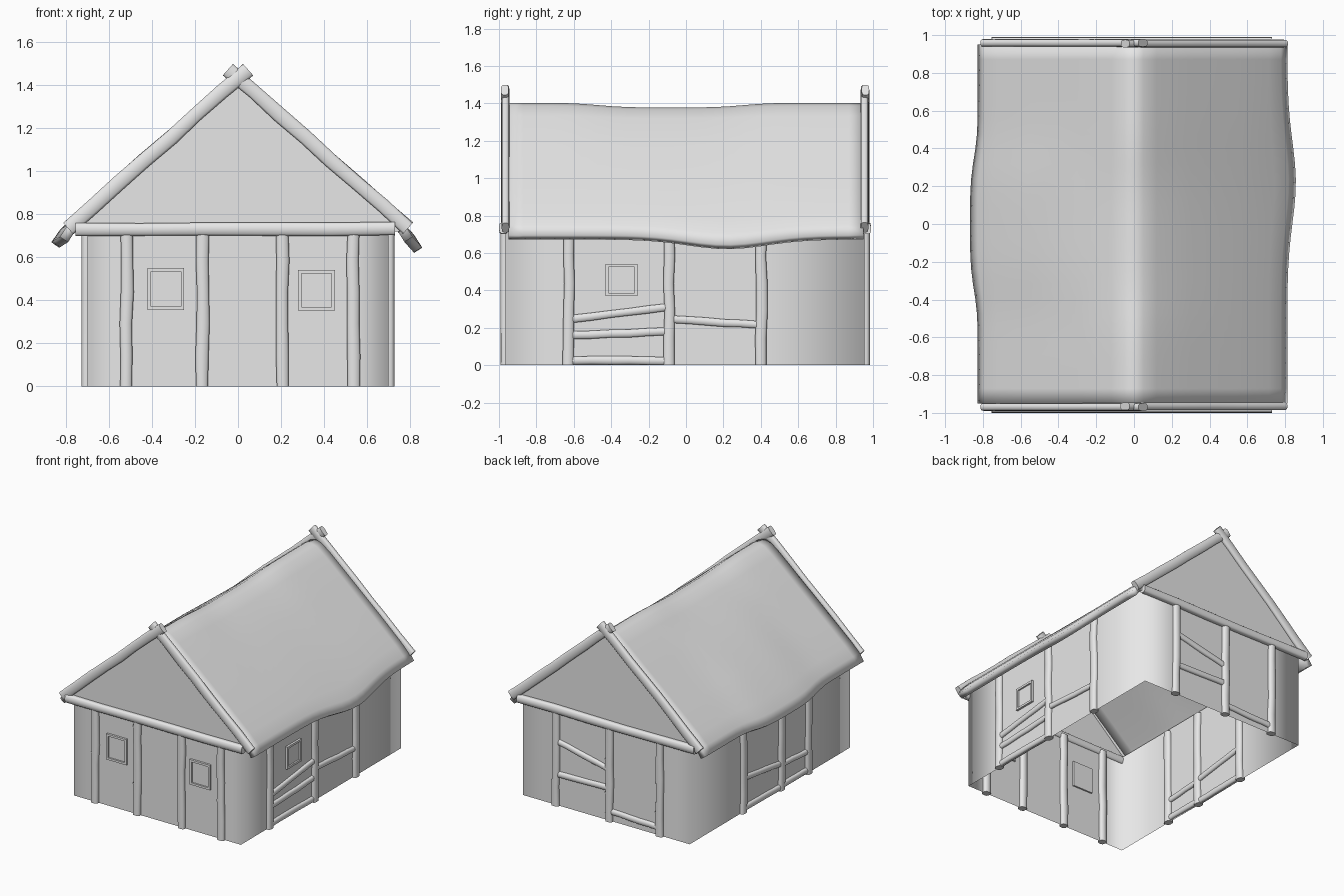
import bpy, math, random
from mathutils import Vector

random.seed(4)
if "Cube" in bpy.data.objects:
    bpy.data.objects.remove(bpy.data.objects["Cube"])

plain = bpy.data.materials.new("pale_grey")
plain.use_nodes = True
GREY = (0.8, 0.8, 0.8, 1)
plain.diffuse_color = GREY
plain.node_tree.nodes["Principled BSDF"].inputs["Base Color"].default_value = GREY

X, FRONT, BACK, TOP = 0.7, -0.965, 0.955, 0.75


def build(name, verts, faces, angle=50):
    mesh = bpy.data.meshes.new(name)
    mesh.from_pydata(verts, [], faces)
    mesh.materials.append(plain)
    mesh.shade_smooth()
    mesh.set_sharp_from_angle(angle=math.radians(angle))
    obj = bpy.data.objects.new(name, mesh)
    bpy.context.collection.objects.link(obj)
    return obj


def beam(name, a, b, normal, width, depth, wobble=0.004, sides=10, rings=6):
    """Hand-cut timber with a rounded section and slightly uneven edges."""
    a, b, n = Vector(a), Vector(b), Vector(normal)
    side = (b - a).cross(n).normalized()
    verts, faces = [], []
    for i in range(rings):
        c = a.lerp(b, i / (rings - 1)) + side * random.uniform(-wobble, wobble)
        w = width / 2 + random.uniform(-wobble, wobble) / 2
        for k in range(sides):
            t = math.tau * (k + 0.5) / sides
            u, v = math.cos(t), math.sin(t)
            # squared-off round section
            u = math.copysign(abs(u) ** 0.65, u)
            v = math.copysign(abs(v) ** 0.65, v)
            verts.append(c + side * w * u + n * depth / 2 * v)
    for i in range(rings - 1):
        for k in range(sides):
            p, q = i * sides + k, i * sides + (k + 1) % sides
            faces.append((p, q, q + sides, p + sides))
    faces.append(tuple(reversed(range(sides))))
    faces.append(tuple(range((rings - 1) * sides, rings * sides)))
    return build(name, verts, faces)


# Each wall: map (distance along, height) to space, outward normal, post positions,
# and braces as (start, height, end, height, width)
walls = {
    "front": (lambda s, z: (s, FRONT, z), (0, -1, 0),
              [-0.518, -0.165, 0.205, 0.535], []),
    "right": (lambda s, z: (X, s, z), (1, 0, 0),
              [-0.627, -0.09, 0.403],
              [(-0.61, 0.247, -0.1, 0.31, 0.042), (-0.61, 0.16, -0.1, 0.18, 0.045),
               (-0.61, 0.025, -0.1, 0.025, 0.045), (-0.08, 0.245, 0.39, 0.215, 0.042)]),
    "back": (lambda s, z: (s, BACK, z), (0, 1, 0),
             [0.42, -0.03, -0.45],
             [(0.42, 0.49, -0.03, 0.39, 0.045), (0.42, 0.24, -0.03, 0.25, 0.045),
              (-0.03, 0.075, -0.45, 0.06, 0.045)]),
    "left": (lambda s, z: (-X, s, z), (-1, 0, 0),
             [0.32, -0.135, -0.46],
             [(0.32, 0.26, -0.135, 0.2, 0.042), (0.32, 0.03, -0.135, 0.025, 0.045),
              (-0.135, 0.19, -0.46, 0.17, 0.042), (-0.135, 0.03, -0.46, 0.03, 0.045)]),
}

# Wall shell: open below, shading rounded at the corners
corners = {"front": -X, "right": FRONT, "back": X, "left": BACK}
loop = []
for side, start in corners.items():
    place, posts = walls[side][0], walls[side][2]
    loop += [place(s, 0) for s in [start] + posts]
count = len(loop)
verts = loop + [(x, y, TOP) for x, y, z in loop]
faces = [(i, (i + 1) % count, (i + 1) % count + count, i + count) for i in range(count)]
build("walls", verts, faces, 120)

# Posts and braces
for side, (place, normal, posts, braces) in walls.items():
    for i, s in enumerate(posts):
        beam(f"{side}_post_{i + 1}", place(s, 0), place(s, 0.73), normal, 0.06, 0.055)
    for i, (s0, z0, s1, z1, width) in enumerate(braces):
        beam(f"{side}_brace_{i + 1}", place(s0, z0), place(s1, z1), normal, width, 0.04, 0.002)


# Window: four thin bars around a slightly raised pane
def window(name, side, s, z, w, h, bar=0.016):
    place, normal = walls[side][:2]
    n = Vector(normal)
    outer = [(-1, -1), (1, -1), (1, 1), (-1, 1)]
    verts = []
    for inset, lift in ((0, -0.012), (0, 0.016), (bar, 0.016), (bar, 0.004)):
        for u, v in outer:
            verts.append(Vector(place(s + u * (w / 2 - inset), z + v * (h / 2 - inset)))
                         + n * lift)
    faces = [(r * 4 + k, r * 4 + (k + 1) % 4, r * 4 + 4 + (k + 1) % 4, r * 4 + 4 + k)
             for r in range(3) for k in range(4)]
    build(name, verts, faces + [(12, 13, 14, 15), (3, 2, 1, 0)], 30)


window("front_window_right", "front", -0.335, 0.452, 0.17, 0.195)
window("front_window_left", "front", 0.365, 0.447, 0.17, 0.19)
window("side_window", "right", -0.345, 0.455, 0.17, 0.17)

# Gable ends: wall triangle, tie beam and crossed verge timbers
for name, y, d in (("front", FRONT, -1), ("back", BACK, 1)):
    tri = [(-0.76, y, 0.72), (0.76, y, 0.72), (0, y, 1.4)]
    build(name + "_gable", tri, [(0, 1, 2) if d < 0 else (2, 1, 0)])
    beam(name + "_tie_beam", (-0.755, y + d * 0.01, 0.732), (0.73, y + d * 0.01, 0.732),
         (0, d, 0), 0.062, 0.05, 0.003)
    for label, m, out in (("right", -1, 0.004), ("left", 1, 0)):
        yy = y + d * out
        beam(f"{name}_{label}_verge", (m * 0.79, yy, 0.735), (-m * 0.045, yy, 1.475),
             (0, d, 0), 0.07, 0.042, 0.004, rings=8)

# Sagging roof with a bulging eave on each side
half = [(0.82, 0.695), (0.785, 0.75), (0.72, 0.815), (0.55, 0.965), (0.3, 1.18),
        (0.12, 1.335), (0.05, 1.387)]
profile = [(-x, z) for x, z in half] + [(0, 1.402)] + half[::-1]
ROWS = 25
verts = []
for j in range(ROWS):
    y = -0.95 + 1.9 * j / (ROWS - 1)
    right = math.exp(-((y - 0.22) / 0.3) ** 2)
    left = math.exp(-(y / 0.38) ** 4)
    sag = math.exp(-((y + 0.08) / 0.42) ** 4)
    for x, z in profile:
        w = (abs(x) / 0.82) ** 3
        ridge = 1 - min(1, abs(x) / 0.3)
        z -= 0.024 * sag * ridge
        if x > 0:
            x, z = x + 0.045 * w * right - 0.008 * w, z - 0.05 * w * right
        else:
            hump = math.exp(-((x + 0.5) / 0.15) ** 2)
            x, z = x - 0.04 * w * left - 0.008 * w, z + (0.03 * hump - 0.025 * w) * left
        verts.append((x, y, z))
P = len(profile)
faces = [(j * P + i, j * P + i + 1, (j + 1) * P + i + 1, (j + 1) * P + i)
         for j in range(ROWS - 1) for i in range(P - 1)]
roof = build("roof", verts, faces, 60)
thick = roof.modifiers.new("thickness", "SOLIDIFY")
thick.thickness = 0.045
thick.offset = -1
